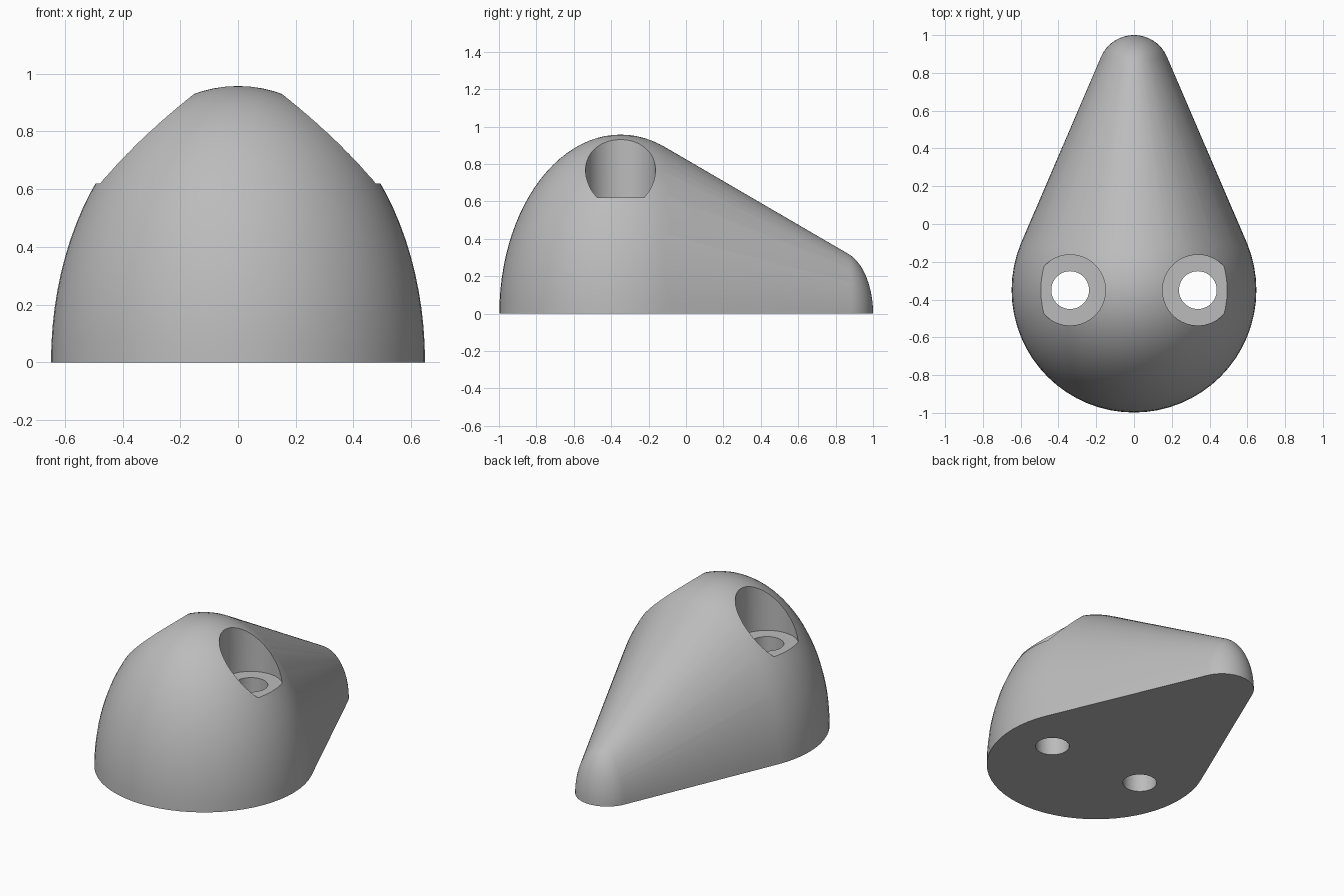
import bpy
import bmesh
from mathutils import Matrix

cube = bpy.data.objects.get("Cube")
if cube:
    bpy.data.objects.remove(cube, do_unlink=True)

# Single plain grey
grey = bpy.data.materials.new("plain grey")
grey.use_nodes = True
colour = (0.5, 0.5, 0.5, 1)
grey.diffuse_color = colour
grey.node_tree.nodes["Principled BSDF"].inputs["Base Color"].default_value = colour


def make_object(name, bm):
    mesh = bpy.data.meshes.new(name)
    bm.to_mesh(mesh)
    bm.free()
    mesh.materials.append(grey)
    obj = bpy.data.objects.new(name, mesh)
    bpy.context.collection.objects.link(obj)
    return obj


def add_dome(bm, y, radius, height):
    """Half ellipsoid standing on the ground."""
    place = Matrix.Translation((0, y, 0)) @ Matrix.Diagonal((radius, radius, height, 1))
    bmesh.ops.create_uvsphere(bm, u_segments=64, v_segments=48, radius=1, matrix=place)


def cut_cylinder(target, x, y, radius, bottom, top):
    """Bore a vertical cylinder out of the target."""
    bm = bmesh.new()
    bmesh.ops.create_cone(bm, cap_ends=True, segments=64, radius1=radius, radius2=radius,
                          depth=top - bottom,
                          matrix=Matrix.Translation((x, y, (top + bottom) / 2)))
    cutter = make_object("bore_cutter", bm)
    cutter.hide_render = True
    mod = target.modifiers.new("bore", 'BOOLEAN')
    mod.operation = 'DIFFERENCE'
    mod.solver = 'EXACT'
    mod.object = cutter
    bpy.context.view_layer.objects.active = target
    bpy.ops.object.modifier_apply(modifier=mod.name)
    bpy.data.objects.remove(cutter, do_unlink=True)


# Body: large and small domes wrapped in one tapering skin
bm = bmesh.new()
add_dome(bm, -0.35, 0.648, 0.957)
add_dome(bm, 0.81, 0.19, 0.335)
low = [v for v in bm.verts if v.co.z < -0.0001]
bmesh.ops.delete(bm, geom=low, context='VERTS')
hull = bmesh.ops.convex_hull(bm, input=bm.verts[:])
spare = {e for e in hull["geom_interior"] + hull["geom_unused"]
         if isinstance(e, bmesh.types.BMVert)}
bmesh.ops.delete(bm, geom=list(spare), context='VERTS')
bmesh.ops.dissolve_limit(bm, angle_limit=0.002, verts=bm.verts[:], edges=bm.edges[:])
bmesh.ops.recalc_face_normals(bm, faces=bm.faces[:])
body = make_object("tapered_body", bm)

# Screw holes: wide recess above a narrow through hole, on both sides
for side in (-1, 1):
    cut_cylinder(body, side * 0.338, -0.35, 0.187, 0.62, 1.2)
    cut_cylinder(body, side * 0.338, -0.35, 0.1, -0.2, 0.8)

# Smooth skin with crisp rims
for obj in bpy.context.selected_objects:
    obj.select_set(False)
body.select_set(True)
bpy.context.view_layer.objects.active = body
bpy.ops.object.shade_smooth_by_angle(angle=0.5)
